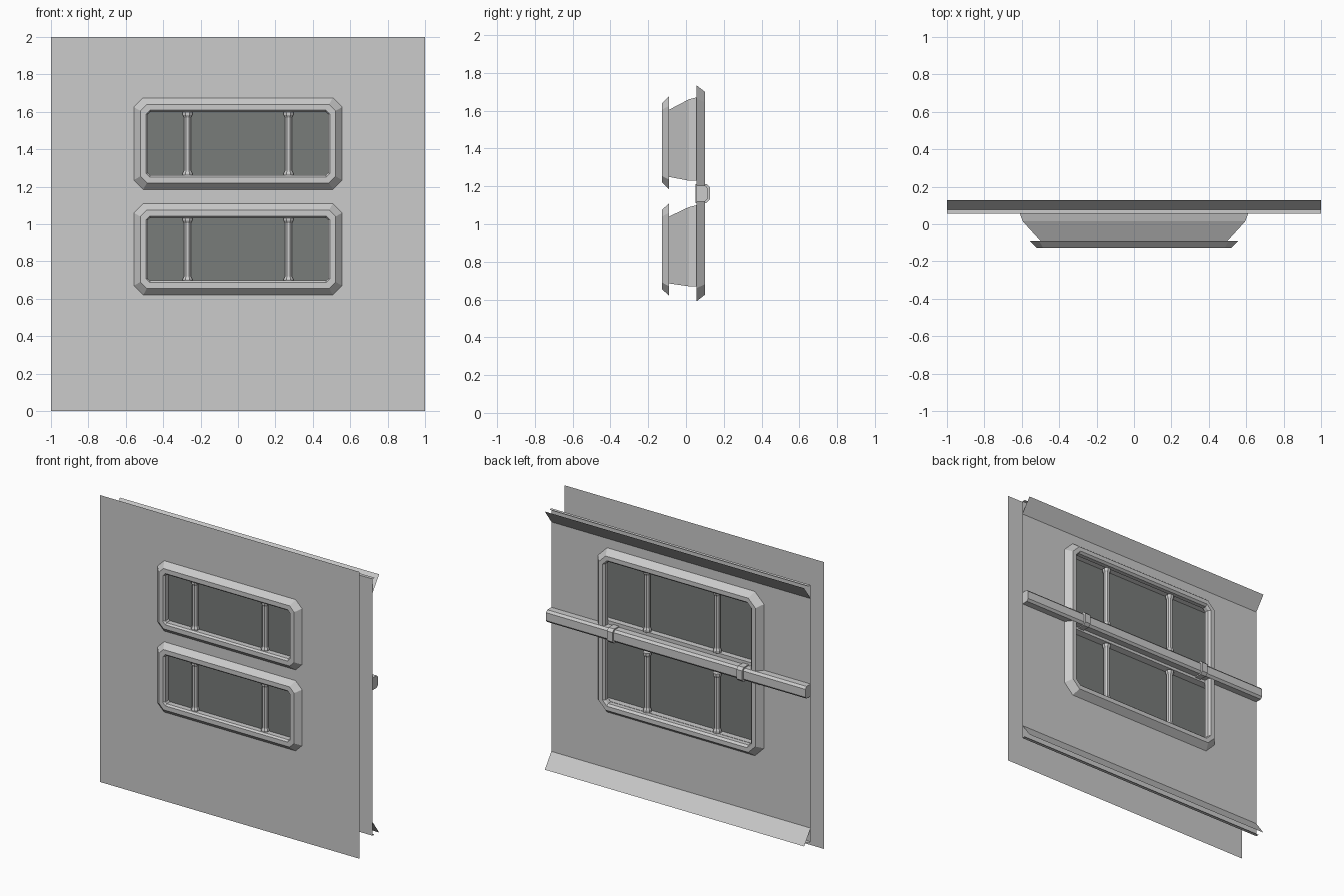
import bpy, bmesh, math

if "Cube" in bpy.data.objects:
    bpy.data.objects.remove(bpy.data.objects["Cube"])

FRONT, BACK = -0.09, 0.055
glass_mat = bpy.data.materials.new("dark_glass")
glass_mat.diffuse_color = (0.19, 0.2, 0.195, 1)
glass_mat.use_nodes = True
glass_mat.node_tree.nodes["Principled BSDF"].inputs["Base Color"].default_value = glass_mat.diffuse_color


def finish(name, bm, recalc=True):
    if recalc:
        bmesh.ops.recalc_face_normals(bm, faces=bm.faces)
    me = bpy.data.meshes.new(name)
    bm.to_mesh(me)
    bm.free()
    ob = bpy.data.objects.new(name, me)
    bpy.context.collection.objects.link(ob)
    return ob


def loft(name, loops, cap=False, closed=True):
    """Skin equal-length loops of points into a surface."""
    bm = bmesh.new()
    rows = [[bm.verts.new(p) for p in lp] for lp in loops]
    n = len(rows[0])
    for a, b in zip(rows, rows[1:]):
        for i in range(n if closed else n - 1):
            j = (i + 1) % n
            bm.faces.new((a[i], a[j], b[j], b[i]))
    if cap:
        bm.faces.new(rows[0])
        bm.faces.new(rows[-1])
    return finish(name, bm)


def rect(x, z0, z1, y):
    return [(-x, y, z0), (x, y, z0), (x, y, z1), (-x, y, z1)]


def octagon(x, z0, z1, c, y):
    return [(-x + c, y, z0), (x - c, y, z0), (x, y, z0 + c), (x, y, z1 - c),
            (x - c, y, z1), (-x + c, y, z1), (-x, y, z1 - c), (-x, y, z0 + c)]


def frame(name, x, z0, z1, steps):
    """Octagonal frame; each step is (inset, corner cut, y)."""
    return loft(name, [octagon(x - d, z0 + d, z1 - d, c, y) for d, c, y in steps])


def sheet(name, y, zs, hx, back=False):
    """Wall sheet with two window holes, in rows 1 and 3 of the middle column."""
    bm = bmesh.new()
    xs = [-1, -hx, hx, 1]
    v = [[bm.verts.new((x, y, z)) for x in xs] for z in zs]
    for r in range(5):
        for c in range(3):
            if c == 1 and r in (1, 3):
                continue
            f = [v[r][c], v[r][c + 1], v[r + 1][c + 1], v[r + 1][c]]
            bm.faces.new(f[::-1] if back else f)
    return finish(name, bm, False)


def strip(name, profile, x0=-1, x1=1, cap=False):
    """Extrude a (y, z) profile along x."""
    return loft(name, [[(x, y, z) for y, z in profile] for x in (x0, x1)], cap, cap)


def glass(name, x, z0, z1, y):
    bm = bmesh.new()
    pts = rect(x, z0, z1, y)
    bm.faces.new([bm.verts.new(p) for p in (pts if y < 0 else pts[::-1])])
    finish(name, bm, False).data.materials.append(glass_mat)


def bar(name, x, y, z0, z1):
    """Eight-sided bar with a wider collar at each end."""
    prof = [(0.026, z0), (0.026, z0 + 0.016), (0.019, z0 + 0.03),
            (0.019, z1 - 0.03), (0.026, z1 - 0.016), (0.026, z1)]
    k = 1 / math.cos(math.pi / 8)
    loft(name, [[(x + r * k * math.cos((i + .5) * math.pi / 4),
                  y + r * k * math.sin((i + .5) * math.pi / 4), z)
                 for i in range(8)] for r, z in prof], True)


# Outer and inner wall sheets
sheet("outer_wall", FRONT, [0, 0.685, 1.04, 1.25, 1.605, 2], 0.50)
sheet("inner_wall", BACK, [0.105, 0.67, 1.10, 1.23, 1.67, 1.895], 0.61, True)

# Windows: front opening, back opening and outer frame heights
for tag, f0, f1, m0, m1, b0, b1, o0, o1 in (
        ("lower", 0.685, 1.04, 0.67, 1.09, 0.67, 1.10, 0.62, 1.11),
        ("upper", 1.25, 1.605, 1.23, 1.66, 1.23, 1.67, 1.185, 1.675)):
    frame(tag + "_window_frame", 0.557, o0, o1,
          [(0, 0.05, FRONT), (0.035, 0.035, -0.127), (0.066, 0.02, -0.127),
           (0.077, 0.01, -0.115), (0.077, 0.01, -0.075)])
    loft(tag + "_window_tunnel", [rect(0.50, f0, f1, FRONT), rect(0.595, m0, m1, 0.015),
                                  rect(0.61, b0, b1, BACK)])
    glass(tag + "_front_glass", 0.505, f0, f1, -0.078)
    glass(tag + "_back_glass", 0.595, m0, m1, 0.015)
    for s in (-1, 1):
        bar(tag + "_front_bar", s * 0.27, -0.085, f0 + 0.005, f1 - 0.005)
        bar(tag + "_back_bar", s * 0.27, 0.042, m0, m1 - 0.005)

# Large frame around both windows on the inside
frame("inner_frame", 0.64, 0.59, 1.735,
      [(0, 0.07, BACK), (0.035, 0.055, 0.10), (0.065, 0.035, 0.10),
       (0.078, 0.02, 0.085), (0.078, 0.02, BACK)])

# Sloped brackets with small lips along the inner wall edges
for tag, m in (("top", lambda z: z), ("bottom", lambda z: 2 - z)):
    strip(tag + "_bracket", [(BACK, m(1.80)), (0.127, m(1.90))])
    strip(tag + "_lip", [(BACK, m(1.895)), (0.078, m(1.895))])

# Cross beam and its two clips
strip("cross_beam", [(BACK, 1.205), (0.10, 1.205), (0.114, 1.19), (0.114, 1.135),
                     (0.10, 1.12), (BACK, 1.12)], cap=True)
for s in (-1, 1):
    strip("beam_clip", [(0.05, 1.213), (0.108, 1.213), (0.127, 1.195), (0.127, 1.13),
                        (0.108, 1.112), (0.05, 1.112)],
          s * 0.5 - 0.022, s * 0.5 + 0.022, True)
